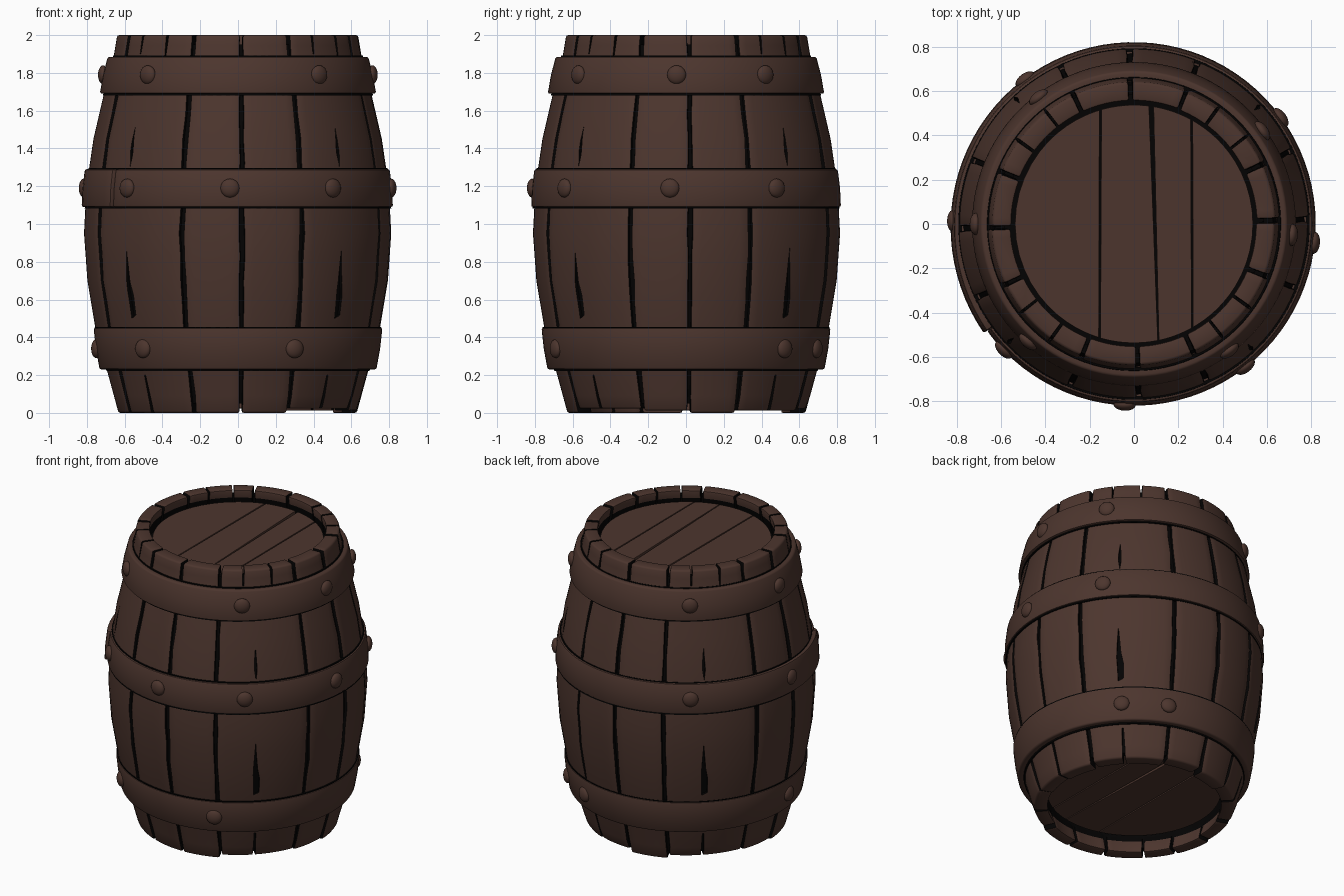
import bpy, bmesh, math, random
from mathutils import Vector

if "Cube" in bpy.data.objects:
    bpy.data.objects.remove(bpy.data.objects["Cube"])

random.seed(4)


def material(name, rgb):
    m = bpy.data.materials.new(name)
    m.diffuse_color = (*rgb, 1)
    m.use_nodes = True
    m.node_tree.nodes["Principled BSDF"].inputs["Base Color"].default_value = m.diffuse_color
    return m


WOOD = material("dark_brown_wood", (0.073, 0.036, 0.027))
GAP = material("black_gap", (0.001, 0.0007, 0.0007))

# Outer barrel outline as (height, radius)
PROFILE = [(0, .63), (.22, .69), (.45, .753), (.7, .795), (.95, .813), (1.2, .80),
           (1.45, .763), (1.7, .705), (1.88, .657), (2, .637)]
THICK = 0.085


def radius(z):
    for (z0, r0), (z1, r1) in zip(PROFILE, PROFILE[1:]):
        if z <= z1:
            return r0 + (r1 - r0) * (z - z0) / (z1 - z0)
    return PROFILE[-1][1]


def polar(deg, r, z):
    """Angle is measured from the front (-y) towards the right (+x)."""
    a = math.radians(deg)
    return Vector((r * math.sin(a), -r * math.cos(a), z))


def make(name, verts, faces, mats, black=None):
    me = bpy.data.meshes.new(name)
    me.from_pydata([tuple(v) for v in verts], [], faces)
    for m in mats:
        me.materials.append(m)
    for p in me.polygons:
        p.material_index = 1 if black and black(p.index) else 0
    bm = bmesh.new()
    bm.from_mesh(me)
    bmesh.ops.recalc_face_normals(bm, faces=bm.faces)
    bm.to_mesh(me)
    bm.free()
    ob = bpy.data.objects.new(name, me)
    bpy.context.collection.objects.link(ob)
    return ob


def finish(ob, bevel=0, cutter=None, angle=40):
    """Round the edges, cut if asked, apply and shade smooth."""
    if bevel:
        b = ob.modifiers.new("bevel", 'BEVEL')
        b.width, b.segments, b.angle_limit = bevel, 2, math.radians(40)
    if cutter:
        c = ob.modifiers.new("cut", 'BOOLEAN')
        c.object, c.operation, c.solver = cutter, 'DIFFERENCE', 'EXACT'
    dg = bpy.context.evaluated_depsgraph_get()
    me = bpy.data.meshes.new_from_object(ob.evaluated_get(dg))
    ob.modifiers.clear()
    ob.data = me
    bpy.ops.object.select_all(action='DESELECT')
    ob.select_set(True)
    bpy.context.view_layer.objects.active = ob
    bpy.ops.object.shade_smooth_by_angle(angle=math.radians(angle))


def loft(name, sections, mats, black=None, closed=False):
    """Join equal sections into a solid, capped or closed into a ring."""
    n, m = len(sections[0]), len(sections)
    verts = [v for s in sections for v in s]
    faces = [(i * n + j, i * n + (j + 1) % n, (i + 1) % m * n + (j + 1) % n, (i + 1) % m * n + j)
             for i in range(m if closed else m - 1) for j in range(n)]
    if not closed:
        faces += [tuple(range(n)), tuple(range(len(verts) - n, len(verts)))]
    return make(name, verts, faces, mats, black)


# Cutters: diamond shaped splits and rim notches in the wide staves
cut_v, cut_f = [], []
for q in range(4):
    shapes = [
        [(43, .88), (42, .65), (42.4, .5), (45, .52), (45, .62), (43.8, .72)],
        [(43.5, 1.52), (42.6, 1.38), (43.3, 1.3), (44, 1.38)],
        [(37.6, 1.9), (38.2, 1.9), (38.8, 2.1), (37.2, 2.1)],
        [(53.7, 1.88), (54.3, 1.88), (55, 2.1), (53, 2.1)],
        [(43.6, .2), (44.4, .2), (45.2, -.1), (43, -.1)]]
    for pts in shapes:
        n, o = len(pts), len(cut_v)
        cut_v += [polar(a + q * 90, r, z) for r in (.4, .95) for a, z in pts]
        cut_f += [(o + j, o + (j + 1) % n, o + n + (j + 1) % n, o + n + j) for j in range(n)]
        cut_f += [tuple(range(o, o + n)), tuple(range(o + n, o + 2 * n))]
cutter = make("split_cutter", cut_v, cut_f, [WOOD, GAP], lambda i: True)
cutter.hide_render = True

# Staves: two narrow and one wide in each quarter, black on the seam sides
# and on the inside corner where the lid and bottom sit
EDGES = [1.5, 25, 68.5, 91.5]
HEIGHTS = [0, .09, .22, .33, .45, .58, .7, .83, .95, 1.08, 1.2, 1.33, 1.45, 1.58, 1.7, 1.79,
           1.88, 1.945, 2]
for q in range(4):
    for k in range(3):
        a0, a1 = EDGES[k] + q * 90, EDGES[k + 1] + q * 90
        steps = max(6, round((a1 - a0) / 4))
        low = random.choice([0, .012, .022]) if k else 0
        out = random.uniform(-.004, .004)
        rings = []
        for z in HEIGHTS:
            zz = max(z, low)
            b0 = a0 + .4 + random.uniform(0, .6)
            b1 = a1 - .4 - random.uniform(0, .6)
            ang = [b0 + (b1 - b0) * i / steps for i in range(steps + 1)]
            r = radius(z) + out
            rings.append([polar(a, r, zz) for a in ang] +
                         [polar(a, r - THICK, zz) for a in reversed(ang)])

        def black(i, n=2 * steps + 2):
            level, j = divmod(i, n)
            if level >= len(HEIGHTS) - 1:
                return False
            return j in (n // 2 - 1, n - 1) or (j >= n // 2 and 1 <= level < len(HEIGHTS) - 2)

        stave = loft(f"stave_{q * 3 + k + 1}", rings, [WOOD, GAP], black)
        finish(stave, .011, cutter if k == 1 else None)
bpy.data.objects.remove(cutter)

# Black core just under the stave surface, recessed at both ends
core = [(.18, .575), (.05, .585)]
core += [(z, radius(z) - .018) for z in (.05, .22, .45, .7, .95, 1.2, 1.45, 1.7, 1.88, 1.95)]
core += [(1.95, .585), (1.86, .585)]
finish(loft("black_core", [[polar(a, r, z) for a in range(0, 360, 5)] for z, r in core], [GAP]))


# Lid and bottom planks, cut from a disc with slightly slanted seams
def plank(name, left, right, R, z0, z1):
    """left and right: seam x at the back and at the front."""
    pts = []
    n = 14
    for side, order in ((0, range(n + 1)), (1, range(n, -1, -1))):
        for i in order:
            t = (1 - math.cos(math.pi * i / n)) / 2
            x = left[side] + (right[side] - left[side]) * t
            y = math.sqrt(max(R * R - x * x, 1e-5)) * (1 if side == 0 else -1)
            pts.append((x, y))
    finish(loft(name, [[(x, y, z) for x, y in pts] for z in (z0, z1)], [WOOD]), .004, angle=20)


def disc(name, R, z0, z1):
    seams = [((-R, -R), (-.155, -.158)), ((-.147, -.152), (.068, .108)),
             ((.088, .112), (.256, .26)), ((.264, .266), (R, R))]
    for i, (l, r) in enumerate(seams):
        plank(f"{name}_plank_{i + 1}", l, r, R, z0, z1)


disc("lid", .537, 1.87, 1.93)
disc("bottom", .55, .12, .17)


# Hoops with a thin black line along both edges; a lift makes the end overlap the start
def hoop(name, z0, z1, r0, r1, start=0, lift=0):
    n = 90
    sections = []
    zm, rm = (z0 + z1) / 2, (r0 + r1) / 2 + .004
    for i in range(n + 1 if lift else n):
        d = lift * (i / n) ** 8
        a = start + 360 * i / n
        sections.append([polar(a, r0 - .05, z0), polar(a, r0 + d, z0), polar(a, rm + d, zm),
                         polar(a, r1 + d, z1), polar(a, r1 - .05, z1)])
    finish(loft(name, sections, [WOOD], closed=not lift), .01)
    za, zb = z0 - .009, z1 + .006
    line = [[polar(a, radius(za) - .01, za), polar(a, radius(za) + .006, za),
             polar(a, radius(zb) + .006, zb), polar(a, radius(zb) - .01, zb)]
            for a in range(0, 360, 4)]
    finish(loft(name + "_edge_line", line, [GAP], closed=True))


hoop("lower_hoop", .23, .45, .733, .765)
hoop("middle_hoop", 1.09, 1.29, .82, .803, -54, .018)
hoop("upper_hoop", 1.69, 1.885, .732, .69)

# Rivets on the hoops
RIVETS = {"lower": (.34, .752, (-42, 23.5, 134, 157, -86)),
          "middle": (1.19, .816, (-46, -3, 38, 84, 126, 217, -91)),
          "upper": (1.79, .714, (-42, 37, 86, 126, 217, -90))}
for row, (z, r, angles) in RIVETS.items():
    for i, a in enumerate(angles):
        bpy.ops.mesh.primitive_uv_sphere_add(segments=20, ring_count=12, location=polar(a, r, z))
        ob = bpy.context.object
        ob.name = f"{row}_rivet_{i + 1}"
        ob.scale = (.05, .05, .027)
        ob.rotation_euler = polar(a, 1, 0).to_track_quat('Z', 'Y').to_euler()
        ob.data.materials.append(WOOD)
        bpy.ops.object.shade_smooth()
